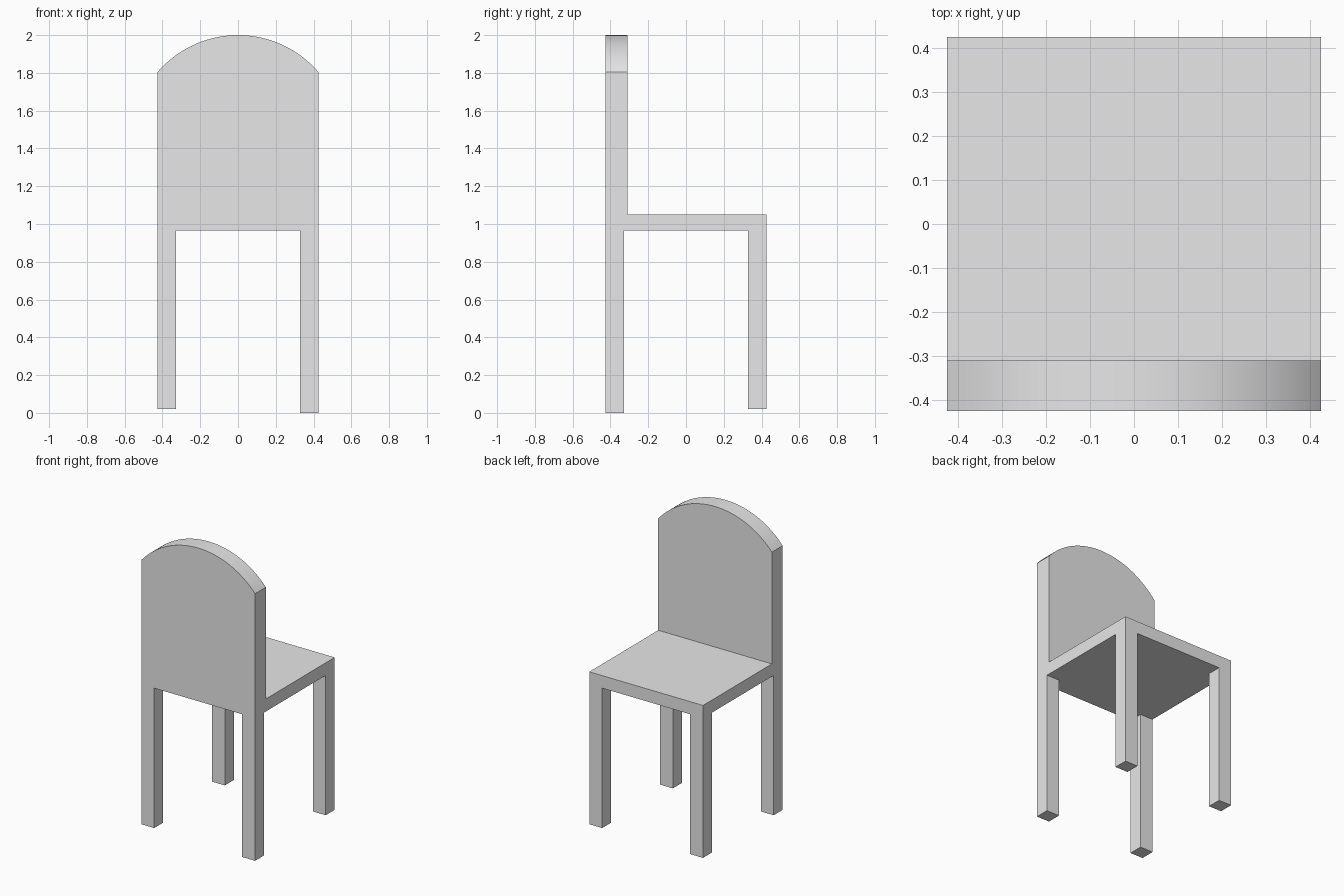
import bpy, bmesh, math

cube = bpy.data.objects.get("Cube")
if cube:
    bpy.data.objects.remove(cube, do_unlink=True)

HALF = 0.425      # half width and half depth of the chair
LEG = 0.096       # leg thickness
SEAT_LOW, SEAT_TOP = 0.965, 1.05
BACK_DEPTH = 0.115
SHOULDER, CROWN = 1.805, 2.0

grey = bpy.data.materials.new("light grey")
grey.use_nodes = True
colour = (0.8, 0.8, 0.8, 1)
grey.diffuse_color = colour
grey.node_tree.nodes["Principled BSDF"].inputs["Base Color"].default_value = colour


def finish(name, bm):
    bmesh.ops.recalc_face_normals(bm, faces=bm.faces)
    mesh = bpy.data.meshes.new(name)
    bm.to_mesh(mesh)
    bm.free()
    mesh.materials.append(grey)
    obj = bpy.data.objects.new(name, mesh)
    bpy.context.collection.objects.link(obj)
    return obj


def box(name, low, high):
    bm = bmesh.new()
    bmesh.ops.create_cube(bm, size=1)
    for v in bm.verts:
        v.co = [(a + b) / 2 + c * (b - a) for a, b, c in zip(low, high, v.co)]
    return finish(name, bm)


# Seat slab
box("seat", (-HALF, -HALF + BACK_DEPTH, SEAT_LOW), (HALF, HALF, SEAT_TOP))

# Legs: one reaches slightly lower than the other three
for side, sx in (("left", 1), ("right", -1)):
    for end, sy in (("front", -1), ("back", 1)):
        foot = 0.0 if (sx, sy) == (1, -1) else 0.02
        xs = sorted((sx * HALF, sx * (HALF - LEG)))
        ys = sorted((sy * HALF, sy * (HALF - LEG)))
        box(f"{end}_{side}_leg", (xs[0], ys[0], foot), (xs[1], ys[1], SEAT_LOW))

# Backrest: upright panel with an arched top, extruded in depth
rise = CROWN - SHOULDER
radius = (HALF ** 2 + rise ** 2) / (2 * rise)
sweep = math.asin(HALF / radius)
steps = 32
outline = [(-HALF, SEAT_LOW), (HALF, SEAT_LOW)]
for i in range(steps + 1):
    a = sweep * (1 - 2 * i / steps)
    outline.append((radius * math.sin(a), CROWN - radius + radius * math.cos(a)))
bm = bmesh.new()
panel = bm.faces.new([bm.verts.new((x, -HALF, z)) for x, z in outline])
extruded = bmesh.ops.extrude_face_region(bm, geom=[panel], use_keep_orig=True)
moved = [g for g in extruded["geom"] if isinstance(g, bmesh.types.BMVert)]
bmesh.ops.translate(bm, verts=moved, vec=(0, BACK_DEPTH, 0))
backrest = finish("backrest", bm)
bpy.context.view_layer.objects.active = backrest
backrest.select_set(True)
bpy.ops.object.shade_smooth_by_angle(angle=math.radians(30))
